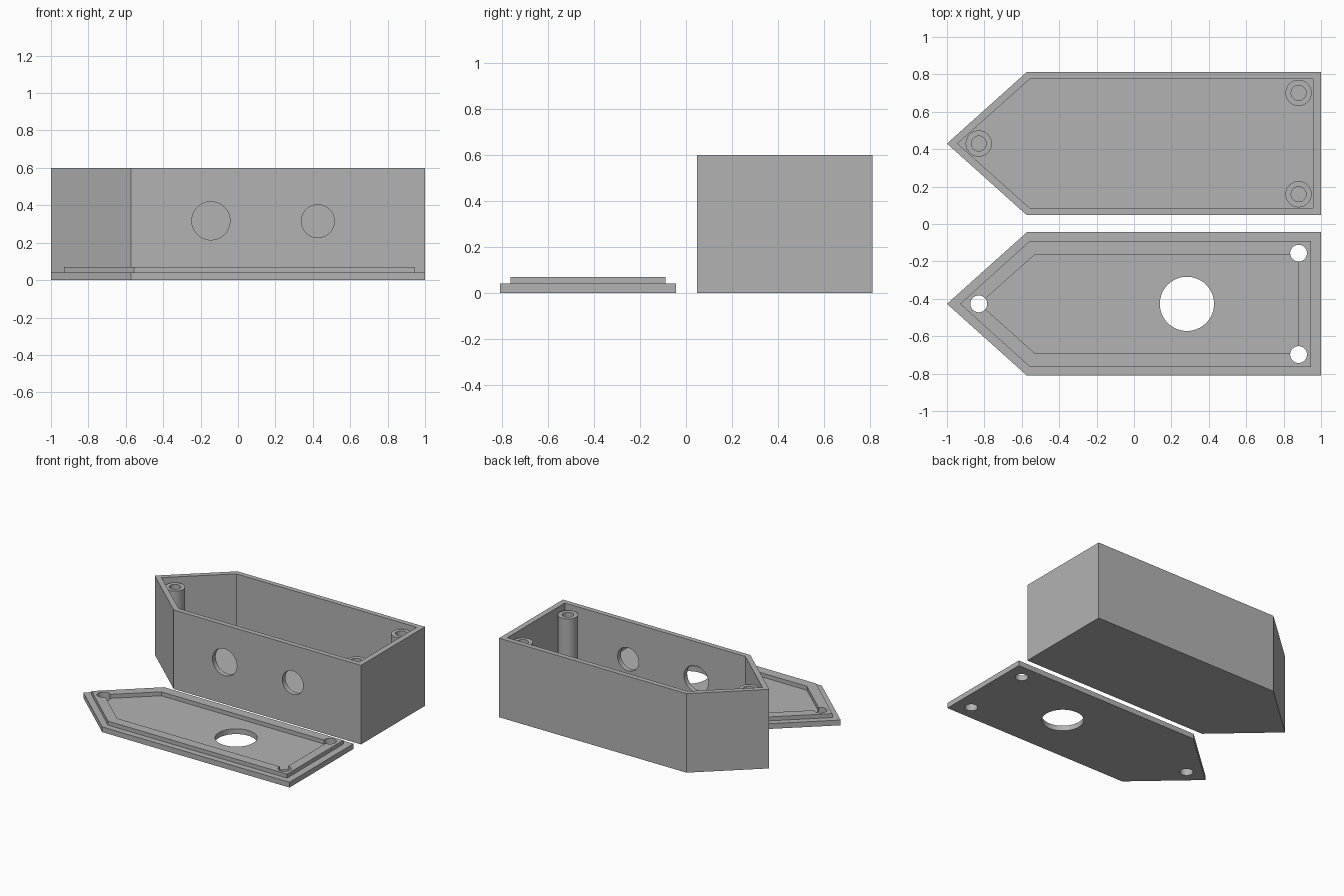
import bpy
import bmesh
import math

if "Cube" in bpy.data.objects:
    bpy.data.objects.remove(bpy.data.objects["Cube"], do_unlink=True)

grey = bpy.data.materials.new("plain grey")
grey.use_nodes = True
grey.diffuse_color = (0.45, 0.45, 0.45, 1)
grey.node_tree.nodes["Principled BSDF"].inputs["Base Color"].default_value = (0.45, 0.45, 0.45, 1)

BOX_Y, LID_Y = 0.43, -0.427
WALL_TOP, FLOOR, POST_TOP, LIP_TOP = 0.6, 0.04, 0.56, 0.07
SCREWS = [(-0.83, 0), (0.88, 0.271), (0.88, -0.271)]


def prism(name, points, z0, z1):
    """Solid made by raising a flat outline from z0 to z1."""
    bm = bmesh.new()
    base = bm.faces.new([bm.verts.new((x, y, z0)) for x, y in points])
    top = bmesh.ops.extrude_face_region(bm, geom=[base])["geom"]
    bmesh.ops.translate(bm, vec=(0, 0, z1 - z0),
                        verts=[v for v in top if isinstance(v, bmesh.types.BMVert)])
    bmesh.ops.recalc_face_normals(bm, faces=bm.faces)
    mesh = bpy.data.meshes.new(name)
    bm.to_mesh(mesh)
    bm.free()
    mesh.materials.append(grey)
    obj = bpy.data.objects.new(name, mesh)
    bpy.context.collection.objects.link(obj)
    return obj


def pointed(tip, shoulder, end, half, yc):
    """Five-sided outline: a rectangle with a point on one end."""
    return [(tip, yc), (shoulder, yc - half), (end, yc - half),
            (end, yc + half), (shoulder, yc + half)]


def disc(x, y, r, n=64):
    return [(x + r * math.cos(math.tau * i / n), y + r * math.sin(math.tau * i / n))
            for i in range(n)]


def combine(obj, other, operation="DIFFERENCE"):
    """Apply a boolean and discard the helper."""
    mod = obj.modifiers.new("cut", "BOOLEAN")
    mod.operation = operation
    mod.solver = "EXACT"
    mod.object = other
    other.hide_render = True
    bpy.context.view_layer.objects.active = obj
    bpy.ops.object.modifier_apply(modifier=mod.name)
    bpy.data.objects.remove(other, do_unlink=True)


def finish(obj):
    bpy.ops.object.select_all(action="DESELECT")
    obj.select_set(True)
    bpy.context.view_layer.objects.active = obj
    bpy.ops.object.shade_smooth_by_angle(angle=math.radians(30))


# Open box with two round holes in its front wall
box = prism("box", pointed(-1, -0.573, 1, 0.383, BOX_Y), 0, WALL_TOP)
combine(box, prism("cavity", pointed(-0.943, -0.557, 0.958, 0.345, BOX_Y), FLOOR, 1))
for x, z, r in [(-0.145, 0.317, 0.102), (0.427, 0.315, 0.088)]:
    drill = prism("drill", disc(0, 0, r), -0.1, 0.1)
    drill.rotation_euler.x = math.pi / 2
    drill.location = (x, BOX_Y - 0.383, z)
    combine(box, drill)
finish(box)

# Hollow screw posts standing on the box floor
for i, (x, y) in enumerate(SCREWS, 1):
    post = prism(f"screw_post_{i}", disc(x, BOX_Y + y, 0.07), FLOOR / 2, POST_TOP)
    combine(post, prism("bore", disc(x, BOX_Y + y, 0.04), FLOOR, 1))
    finish(post)

# Lid plate with raised locating lip
lid = prism("lid", pointed(-1, -0.573, 1, 0.383, LID_Y), 0, FLOOR)
lip = prism("lip", pointed(-0.93, -0.557, 0.947, 0.337, LID_Y), FLOOR / 2, LIP_TOP)
combine(lip, prism("recess", pointed(-0.826, -0.53, 0.877, 0.264, LID_Y), 0, 1))
combine(lid, lip, "UNION")

# Screw holes and the large round opening through the lid
for x, y, r in [(*s, 0.045) for s in SCREWS] + [(0.283, 0, 0.145)]:
    combine(lid, prism("drill", disc(x, LID_Y + y, r), -1, 1))
finish(lid)
